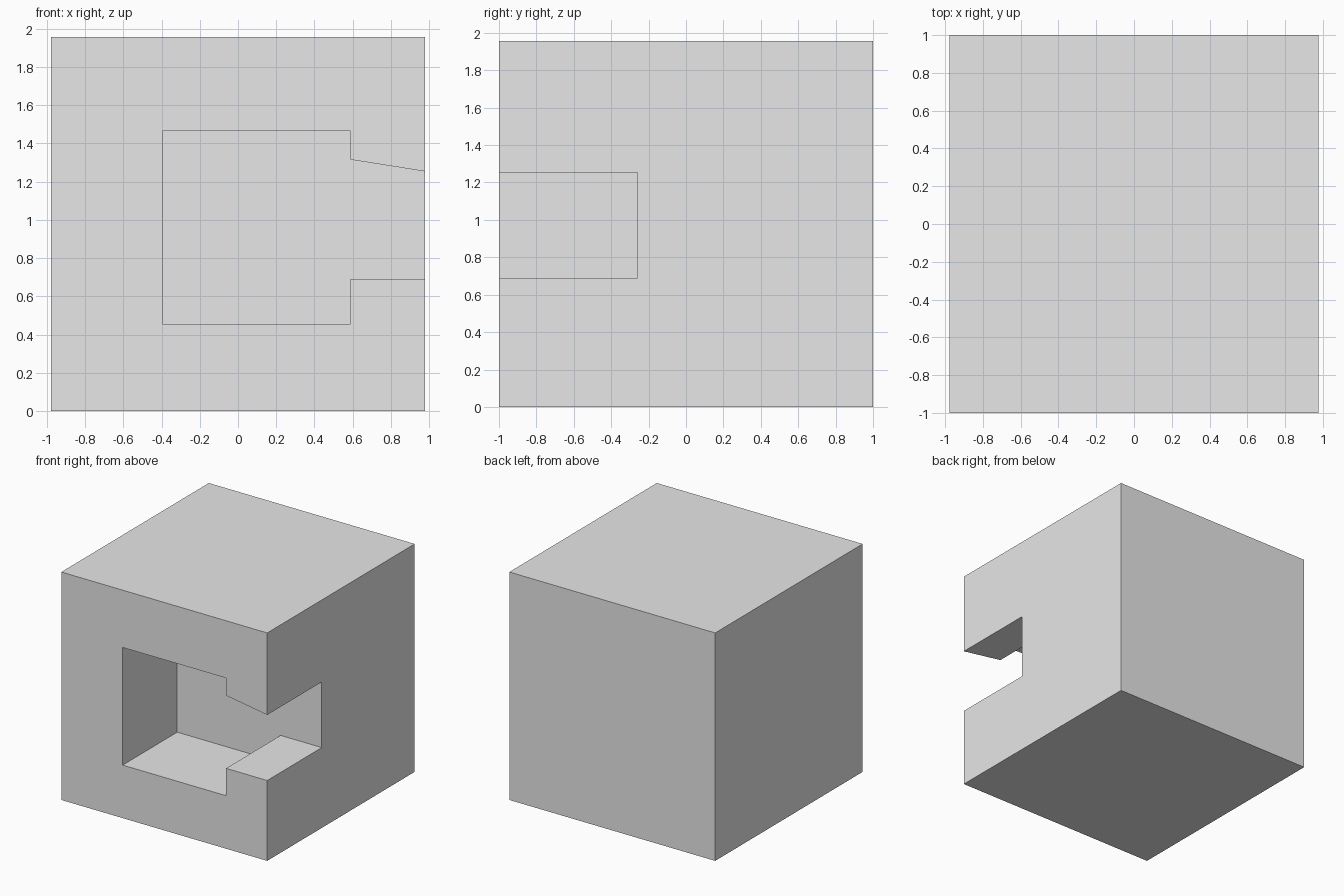
import bpy
import bmesh

cube = bpy.data.objects.get("Cube")
if cube:
    bpy.data.objects.remove(cube, do_unlink=True)

WIDTH, DEPTH, HEIGHT = 1.955, 2.0, 1.957
POCKET_BACK = -0.26

grey = bpy.data.materials.new("plain_grey")
grey.use_nodes = True
grey.diffuse_color = (0.8, 0.8, 0.8, 1)
grey.node_tree.nodes["Principled BSDF"].inputs["Base Color"].default_value = (0.8, 0.8, 0.8, 1)


def prism(name, outline, y0, y1):
    """Extrude an (x, z) outline along y."""
    bm = bmesh.new()
    face = bm.faces.new([bm.verts.new((x, y0, z)) for x, z in outline])
    out = bmesh.ops.extrude_face_region(bm, geom=[face])
    moved = [v for v in out["geom"] if isinstance(v, bmesh.types.BMVert)]
    bmesh.ops.translate(bm, verts=moved, vec=(0, y1 - y0, 0))
    bmesh.ops.recalc_face_normals(bm, faces=bm.faces)
    mesh = bpy.data.meshes.new(name)
    bm.to_mesh(mesh)
    bm.free()
    mesh.materials.append(grey)
    obj = bpy.data.objects.new(name, mesh)
    bpy.context.collection.objects.link(obj)
    return obj


# Solid block
w = WIDTH / 2
block = prism("block", [(-w, 0), (w, 0), (w, HEIGHT), (-w, HEIGHT)],
              -DEPTH / 2, DEPTH / 2)

# Square pocket in the front with a tapering channel out of the left side
slope = (1.253 - 1.315) / (w - 0.587)
end = w + 0.2
pocket = [(-0.395, 0.455), (0.587, 0.455), (0.587, 0.69), (end, 0.69),
          (end, 1.253 + slope * 0.2), (0.587, 1.315), (0.587, 1.465), (-0.395, 1.465)]
cutter = prism("pocket_cutter", pocket, -DEPTH / 2 - 0.2, POCKET_BACK)
cutter.hide_render = True

# Cut the pocket, then drop the cutter
cut = block.modifiers.new("pocket", 'BOOLEAN')
cut.operation = 'DIFFERENCE'
cut.solver = 'EXACT'
cut.object = cutter
bpy.context.view_layer.objects.active = block
bpy.ops.object.modifier_apply(modifier=cut.name)
bpy.data.objects.remove(cutter, do_unlink=True)
